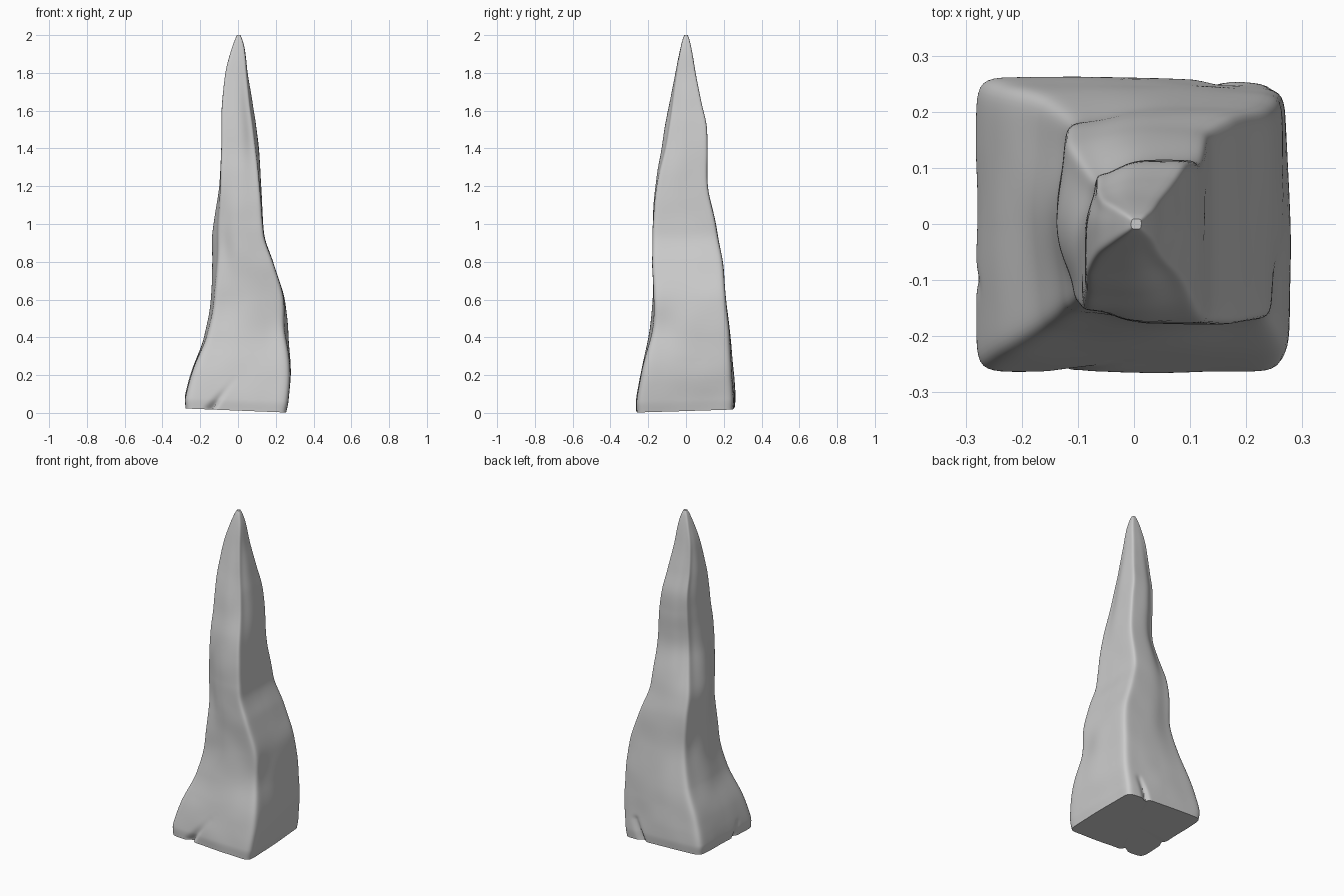
import bpy, bmesh, math
from mathutils import Vector, noise
from mathutils.geometry import intersect_point_line

if "Cube" in bpy.data.objects:
    bpy.data.objects.remove(bpy.data.objects["Cube"])

SEGMENTS, ROWS = 240, 170

# Height, left x, right x, front y, back y
PROFILE = [
    (0.00, -0.277, 0.255, -0.262, 0.258),
    (0.06, -0.279, 0.266, -0.263, 0.262),
    (0.20, -0.248, 0.278, -0.240, 0.253),
    (0.40, -0.182, 0.270, -0.203, 0.237),
    (0.60, -0.146, 0.247, -0.176, 0.213),
    (0.80, -0.140, 0.184, -0.178, 0.195),
    (0.92, -0.139, 0.143, -0.178, 0.172),
    (1.00, -0.132, 0.133, -0.176, 0.157),
    (1.20, -0.102, 0.122, -0.164, 0.115),
    (1.40, -0.090, 0.110, -0.130, 0.113),
    (1.52, -0.087, 0.096, -0.110, 0.110),
    (1.65, -0.083, 0.074, -0.085, 0.080),
    (1.80, -0.067, 0.052, -0.056, 0.052),
    (1.92, -0.036, 0.037, -0.032, 0.031),
    (1.98, -0.015, 0.022, -0.017, 0.017),
    (2.00, -0.005, 0.013, -0.009, 0.009),
]

# Worn corners: direction (degrees), amount, height, spread
WEAR = [(135, 0.23, 1.20, 0.32), (135, 0.18, 1.65, 0.25), (135, 0.12, 0.60, 0.22),
        (225, 0.22, 0.92, 0.25), (225, 0.07, 0.50, 0.20),
        (315, 0.20, 1.55, 0.32), (315, 0.09, 0.45, 0.13), (45, 0.04, 0.15, 0.3)]

# Cracks at the foot: start, end, width, depth
CRACKS = [
    ((-0.15, -0.26, 0.02), (-0.02, -0.22, 0.17), 0.018, 0.030),
    ((0.12, 0.26, 0.01), (0.17, 0.25, 0.14), 0.018, 0.028),
    ((-0.28, -0.07, 0.01), (-0.26, -0.11, 0.10), 0.018, 0.020),
]


def section(z):
    """Smoothly interpolated extents at height z."""
    i = max(k for k in range(len(PROFILE) - 1) if PROFILE[k][0] <= z)
    a, b = PROFILE[i], PROFILE[i + 1]
    before, after = PROFILE[max(i - 1, 0)], PROFILE[min(i + 2, len(PROFILE) - 1)]
    h = b[0] - a[0]
    t = (z - a[0]) / h
    out = []
    for c in range(1, 5):
        ma = (b[c] - before[c]) / (b[0] - before[0]) * h
        mb = (after[c] - a[c]) / (after[0] - a[0]) * h
        out.append((2*t**3 - 3*t*t + 1) * a[c] + (t**3 - 2*t*t + t) * ma
                   + (3*t*t - 2*t**3) * b[c] + (t**3 - t*t) * mb)
    return out


def surface_point(z, ang):
    left, right, front, back = section(z)
    c, s = math.cos(ang), math.sin(ang)
    n = 15 if z < 1.6 else 15 - 11 * (z - 1.6) / 0.4
    r = (abs(c)**n + abs(s)**n) ** (-1 / n)
    for deg, amount, height, spread in WEAR:
        d = max(0, math.cos(ang - math.radians(deg)))
        r *= 1 - amount * d**8 * math.exp(-((z - height) / spread)**2)
    p = Vector(((left + right) / 2 + (right - left) / 2 * r * c,
                (front + back) / 2 + (back - front) / 2 * r * s, z))
    # Tilted foot
    p.z += (0.02 - 0.04 * p.x + 0.03 * p.y) * max(0, 1 - z / 0.4)
    inward = Vector((-p.x, -p.y, 0))
    if inward.length > 0.02:
        inward.normalize()
        # Weathered undulation
        p += inward * 0.003 * noise.noise(p * 7) * min(1, (2 - z) * 3)
        # Tapered cracks
        for a, b, width, depth in CRACKS:
            q, t = intersect_point_line(p, Vector(a), Vector(b))
            t = min(1, max(0, t))
            dist = (p - Vector(a).lerp(Vector(b), t)).length
            p += inward * depth * (1 - 0.7 * t) * math.exp(-(dist / width)**2)
    return p


# Loft the spike
bm = bmesh.new()
rings = []
for j in range(ROWS + 1):
    z = 2 * (j / ROWS) ** 1.3
    rings.append([bm.verts.new(surface_point(z, 2 * math.pi * i / SEGMENTS))
                  for i in range(SEGMENTS)])
for low, high in zip(rings, rings[1:]):
    for i in range(SEGMENTS):
        k = (i + 1) % SEGMENTS
        bm.faces.new((low[i], low[k], high[k], high[i]))
bm.faces.new(rings[-1])
# Flat underside as a fan
centre = bm.verts.new((0, 0, 0.02))
for i in range(SEGMENTS):
    bm.faces.new((rings[0][(i + 1) % SEGMENTS], rings[0][i], centre))
bmesh.ops.recalc_face_normals(bm, faces=bm.faces)

mesh = bpy.data.meshes.new("rock_spike")
bm.to_mesh(mesh)
bm.free()
spike = bpy.data.objects.new("rock_spike", mesh)
bpy.context.collection.objects.link(spike)
bpy.context.view_layer.objects.active = spike
spike.select_set(True)
bpy.ops.object.shade_smooth_by_angle(angle=math.radians(40))
